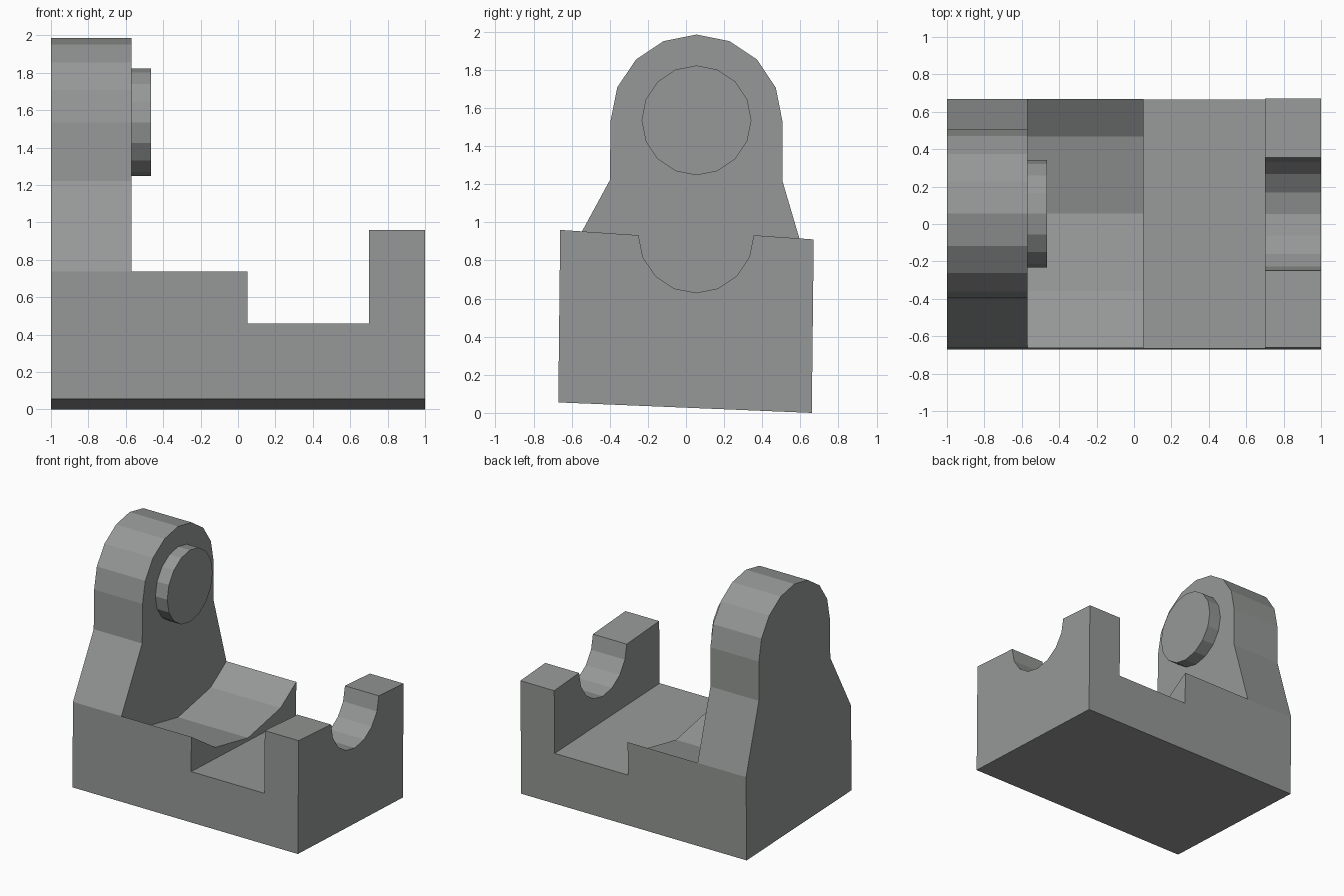
import bpy
import bmesh
import math

cube = bpy.data.objects.get("Cube")
if cube:
    bpy.data.objects.remove(cube, do_unlink=True)

grey = bpy.data.materials.new("neutral_grey")
grey.use_nodes = True
grey.diffuse_color = (0.30, 0.315, 0.305, 1)
grey.node_tree.nodes["Principled BSDF"].inputs["Base Color"].default_value = grey.diffuse_color

AXIS_Y, AXIS_Z = 0.055, 1.535


def front(z):
    """Point on the slightly leaning front wall."""
    return (-0.67 + 0.011 * (z - 0.055), z)


def back(z):
    """Point on the slightly leaning back wall."""
    return (0.66 + 0.011 * z, z)


def arc(y, z, radius, first, last):
    """Points of a sixteen-sided circle, numbered anticlockwise from +y."""
    step = math.pi / 8
    return [(y + radius * math.cos(i * step), z + radius * math.sin(i * step))
            for i in range(first, last + 1)]


def prism(name, x0, x1, profile):
    """Extrude a y-z profile along x."""
    bm = bmesh.new()
    face = bm.faces.new([bm.verts.new((x0, y, z)) for y, z in profile])
    result = bmesh.ops.extrude_face_region(bm, geom=[face])
    moved = [v for v in result["geom"] if isinstance(v, bmesh.types.BMVert)]
    bmesh.ops.translate(bm, vec=(x1 - x0, 0, 0), verts=moved)
    bmesh.ops.recalc_face_normals(bm, faces=bm.faces)
    mesh = bpy.data.meshes.new(name)
    bm.to_mesh(mesh)
    bm.free()
    mesh.materials.append(grey)
    obj = bpy.data.objects.new(name, mesh)
    bpy.context.collection.objects.link(obj)
    return obj


foot = [front(0.055), back(0)]

# Base slab with the slot floor
body = prism("bracket_body", -1, 1, foot + [back(0.405), front(0.46)])

# Round-topped upright with flared shoulders
upright = prism("upright", -1, -0.57, foot + [back(0.67), (0.505, 1.22)]
                + arc(AXIS_Y, AXIS_Z, 0.45, 0, 8) + [(-0.4, 1.22), front(0.737)])

# Saddle with a wide concave top
saddle = prism("saddle", -0.57, 0.05, foot + [back(0.67)]
               + arc(AXIS_Y, AXIS_Z, 1.08, 11, 13)[::-1] + [front(0.737)])

# End wall with a half-round cradle
cradle = prism("cradle", 0.70, 1, foot + [back(0.91)]
               + arc(0.053, 0.932, 0.302, 8, 16)[::-1] + [front(0.96)])

# Fuse the body into one solid
for part in (upright, saddle, cradle):
    union = body.modifiers.new("fuse", "BOOLEAN")
    union.operation = "UNION"
    union.solver = "EXACT"
    union.object = part
bpy.context.view_layer.update()
fused = bpy.data.meshes.new_from_object(
    body.evaluated_get(bpy.context.evaluated_depsgraph_get()))
body.modifiers.clear()
body.data = fused
for part in (upright, saddle, cradle):
    bpy.data.objects.remove(part, do_unlink=True)

# Merge leftover coplanar faces
bm = bmesh.new()
bm.from_mesh(fused)
bmesh.ops.remove_doubles(bm, verts=bm.verts, dist=0.0005)
bmesh.ops.dissolve_limit(bm, angle_limit=math.radians(0.5), verts=bm.verts, edges=bm.edges)
bm.to_mesh(fused)
bm.free()

# Pivot boss on the inner face of the upright
prism("pivot_boss", -0.58, -0.465, arc(AXIS_Y, AXIS_Z, 0.288, 0, 15))
